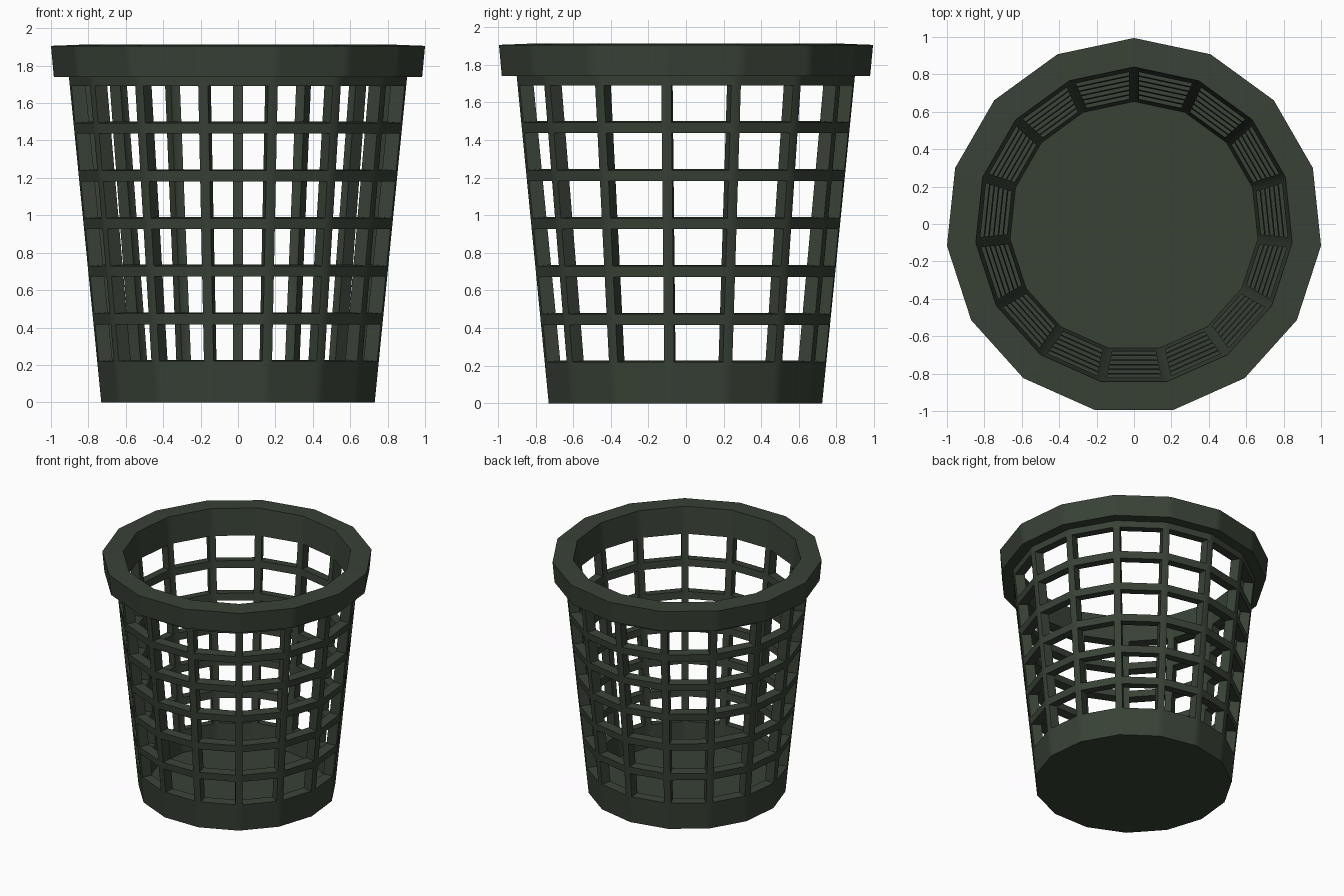
import bpy, bmesh, math
from mathutils import Vector

if "Cube" in bpy.data.objects:
    bpy.data.objects.remove(bpy.data.objects["Cube"])

N = 15            # sides
CY = -0.011       # centre offset so the odd polygon's bounds are centred
HALF = 0.027      # half width of an upright bar

mat = bpy.data.materials.new("dark green plastic")
mat.diffuse_color = (0.040, 0.054, 0.037, 1)
mat.use_nodes = True
mat.node_tree.nodes["Principled BSDF"].inputs["Base Color"].default_value = mat.diffuse_color


def corner(r, k):
    a = math.radians(90) + 2 * math.pi * k / N
    return Vector((r * math.cos(a), r * math.sin(a) + CY, 0))


def ring(bm, r, z):
    """Three points per side: corner, just after it, just before the next."""
    out = []
    for k in range(N):
        p, q = corner(r, k), corner(r, k + 1)
        d = (q - p).normalized() * HALF
        for v in (p, p + d, q - d):
            out.append(bm.verts.new((v.x, v.y, z)))
    return out


def skin(bm, a, b, holes=False):
    n = len(a)
    for i in range(n):
        if holes and i % 3 == 1:
            continue
        j = (i + 1) % n
        bm.faces.new((a[i], a[j], b[j], b[i]))


def finish(bm, name):
    bmesh.ops.recalc_face_normals(bm, faces=bm.faces)
    me = bpy.data.meshes.new(name)
    bm.to_mesh(me)
    bm.free()
    me.materials.append(mat)
    ob = bpy.data.objects.new(name, me)
    bpy.context.collection.objects.link(ob)
    bpy.ops.object.select_all(action='DESELECT')
    ob.select_set(True)
    bpy.context.view_layer.objects.active = ob
    bpy.ops.object.shade_smooth_by_angle(angle=math.radians(30))
    return ob


def r_out(z):
    return 0.735 + 0.1 * z


def r_in(z):
    return 0.661 + 0.099 * z


# Lattice wall: edges of the six window rows, bottom to top
edges = [0.22]
for i in range(5):
    edges += [0.417 + 0.255 * i, 0.474 + 0.255 * i]
edges.append(1.69)

bm = bmesh.new()
outer = [ring(bm, r_out(z), z) for z in [0] + edges + [1.74]]
inner = [ring(bm, r_in(z), z) for z in [0.05] + [e + 0.007 for e in edges] + [1.912]]
for rows in (outer, inner):
    for i in range(len(rows) - 1):
        skin(bm, rows[i], rows[i + 1], holes=(i % 2 == 1))
# window reveals
for i in range(1, len(outer) - 1, 2):
    o0, o1, n0, n1 = outer[i], outer[i + 1], inner[i], inner[i + 1]
    for k in range(N):
        a, b = 3 * k + 1, 3 * k + 2
        bm.faces.new((o0[a], o0[b], n0[b], n0[a]))
        bm.faces.new((o1[a], o1[b], n1[b], n1[a]))
        bm.faces.new((o0[a], o1[a], n1[a], n0[a]))
        bm.faces.new((o0[b], o1[b], n1[b], n0[b]))
# floor, top and underside, and the rim joining the two walls
bm.faces.new(inner[0])
bm.faces.new(outer[0])
lip_low = ring(bm, 0.990, 1.74)
lip_top = ring(bm, 1.0055, 1.906)
skin(bm, outer[-1], lip_low)
skin(bm, lip_low, lip_top)
skin(bm, lip_top, inner[-1])
finish(bm, "lattice_basket")
